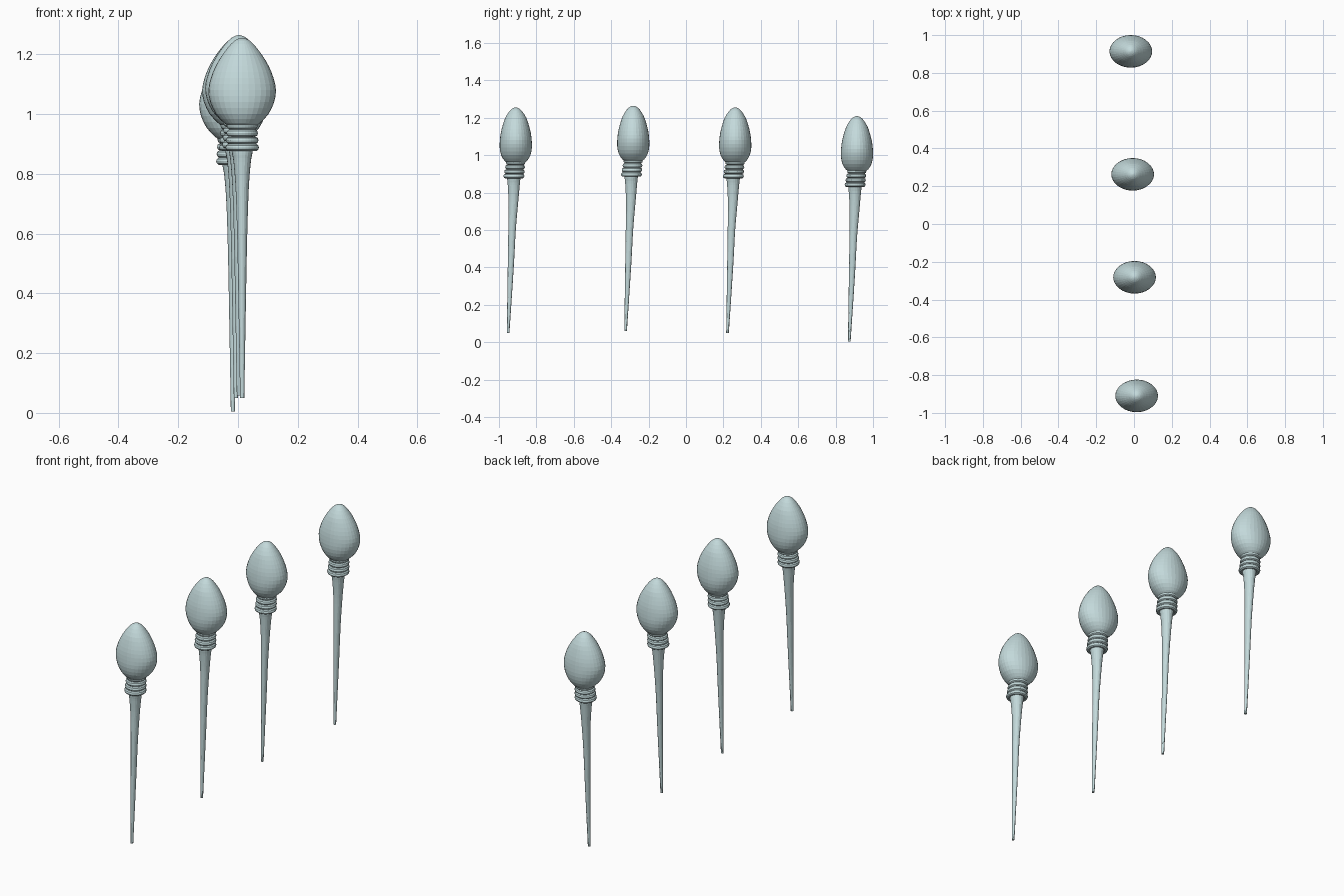
import bpy, bmesh, math
from mathutils import Matrix, Vector

if "Cube" in bpy.data.objects:
    bpy.data.objects.remove(bpy.data.objects["Cube"])

skin = bpy.data.materials.new("pale blue grey")
skin.use_nodes = True
colour = (0.55, 0.70, 0.71, 1)
skin.diffuse_color = colour
skin.node_tree.nodes["Principled BSDF"].inputs["Base Color"].default_value = colour


def resample(stations, steps):
    """Smooth spline through the stations (z, y centre, x radius, y radius)."""
    pts = [Vector(s) for s in stations]
    out = []
    for i in range(len(pts) - 1):
        a, b = pts[max(i - 1, 0)], pts[i]
        c, d = pts[i + 1], pts[min(i + 2, len(pts) - 1)]
        for k in range(steps):
            t = k / steps
            out.append(b + (c - a) * (t / 2)
                       + (a * 2 - b * 5 + c * 4 - d) * (t * t / 2)
                       + (b * 3 - a - c * 3 + d) * (t ** 3 / 2))
    return out + [pts[-1]]


def loft(bm, stations, sides, close=False):
    """Skin a stack of horizontal ellipses, capped or closed into a loop."""
    rings = []
    for z, y, rx, ry in stations:
        rings.append([bm.verts.new((rx * math.cos(a), y + ry * math.sin(a), z))
                      for a in (math.tau * i / sides for i in range(sides))])
    for r, lower in enumerate(rings if close else rings[:-1]):
        upper = rings[(r + 1) % len(rings)]
        for i in range(sides):
            j = (i + 1) % sides
            bm.faces.new((lower[i], lower[j], upper[j], upper[i]))
    if not close:
        bm.faces.new(rings[0][::-1])
        bm.faces.new(rings[-1])


def finish(bm, name):
    bmesh.ops.recalc_face_normals(bm, faces=bm.faces)
    mesh = bpy.data.meshes.new(name)
    bm.to_mesh(mesh)
    bm.free()
    mesh.materials.append(skin)
    return mesh


# Egg-shaped head, flattened front to back
head = bmesh.new()
loft(head, resample([
    (0.955, 0, 0.04, 0.04), (0.97, 0, 0.06, 0.06),
    (1.0, 0, 0.088, 0.078), (1.04, 0, 0.107, 0.086),
    (1.08, 0, 0.113, 0.085), (1.12, 0, 0.105, 0.08),
    (1.16, 0, 0.089, 0.07), (1.2, 0, 0.065, 0.056),
    (1.235, 0, 0.037, 0.034), (1.25, 0, 0.018, 0.017),
    (1.255, 0, 0.003, 0.003)], 2), 32)

# Collar of four stacked rings, the lowest a little wider
collar = bmesh.new()
for n in range(4):
    z = 0.888 + 0.024 * n
    r = 0.044 - 0.0015 * n
    ring = []
    for i in range(10):
        a = math.tau * i / 10
        rad = r + 0.012 * math.cos(a)
        ring.append((z + 0.0125 * math.sin(a), -0.01 + 0.003 * n, rad, rad))
    loft(collar, ring, 32, close=True)

# Long tail, flared at the collar and leaning towards its tip
tail = bmesh.new()
loft(tail, resample([
    (0.05, -0.041, 0.007, 0.007), (0.4, -0.027, 0.013, 0.016),
    (0.6, -0.02, 0.017, 0.02), (0.75, -0.013, 0.022, 0.026),
    (0.84, -0.011, 0.029, 0.032), (0.885, -0.01, 0.036, 0.036),
    (0.97, 0, 0.036, 0.036)], 4), 20)

parts = {"head": finish(head, "head"), "collar": finish(collar, "collar"),
         "tail": finish(tail, "tail")}

# Row of four identical swimmers, front to back
places = [(0.014, -0.91, 0), (0.003, -0.282, 0.009),
          (-0.007, 0.263, 0), (-0.017, 0.914, -0.046)]
for number, place in enumerate(places, 1):
    for part, mesh in parts.items():
        obj = bpy.data.objects.new(f"{part}_{number}", mesh)
        obj.location = place
        bpy.context.collection.objects.link(obj)
